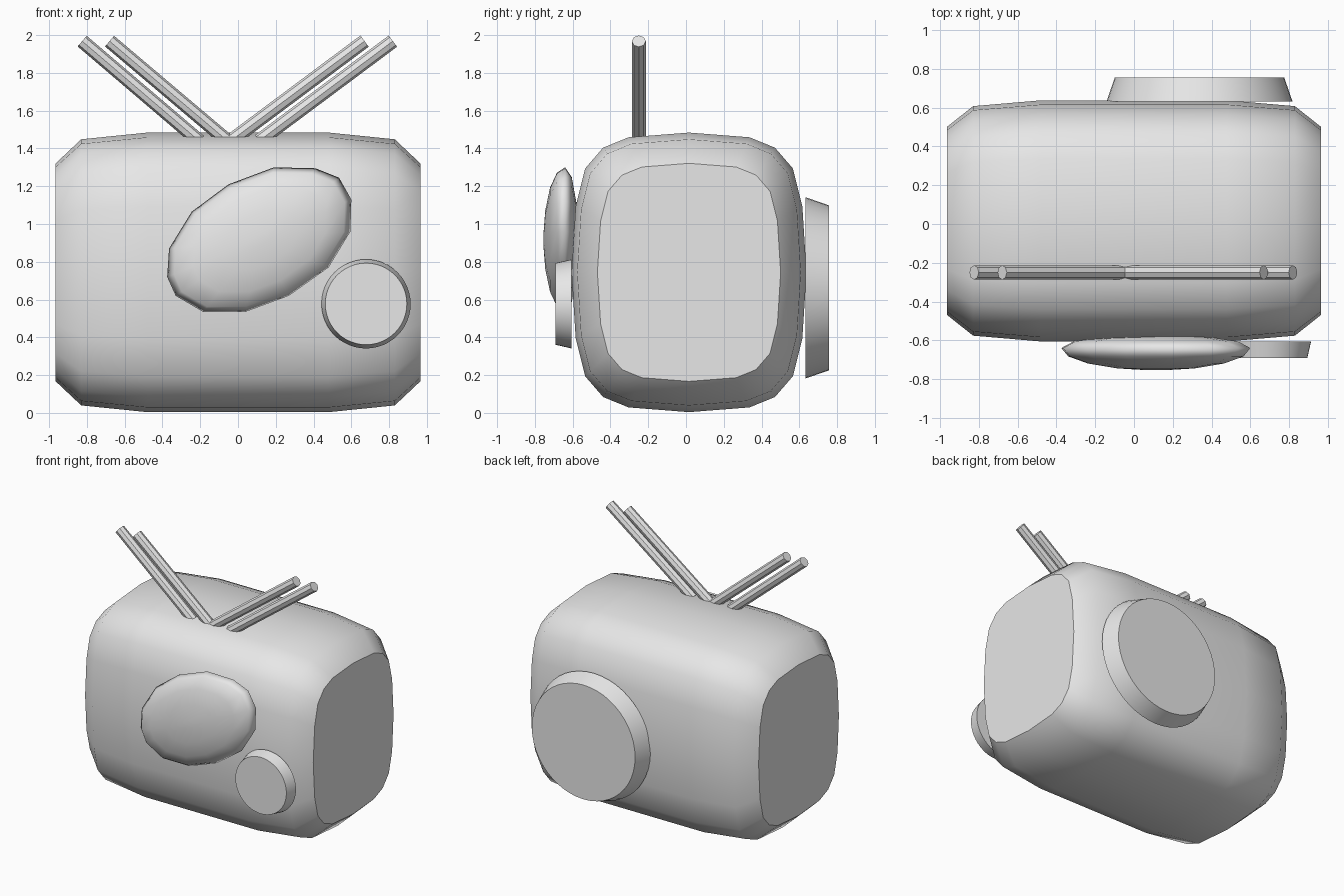
import bpy, bmesh, math
from mathutils import Vector

if "Cube" in bpy.data.objects:
    bpy.data.objects.remove(bpy.data.objects["Cube"])

grey = bpy.data.materials.new("light_grey")
grey.diffuse_color = (0.8, 0.8, 0.8, 1)
grey.use_nodes = True
grey.node_tree.nodes["Principled BSDF"].inputs["Base Color"].default_value = grey.diffuse_color


def loft(name, rings, smooth=True, cap_smooth=False):
    """Skin a list of equal-length point rings and cap both ends."""
    bm = bmesh.new()
    vr = [[bm.verts.new(p) for p in r] for r in rings]
    n = len(vr[0])
    for a, b in zip(vr, vr[1:]):
        for i in range(n):
            j = (i + 1) % n
            bm.faces.new((a[i], a[j], b[j], b[i])).smooth = smooth
    for r in (vr[0], vr[-1]):
        bm.faces.new(r).smooth = cap_smooth
    bmesh.ops.recalc_face_normals(bm, faces=bm.faces[:])
    me = bpy.data.meshes.new(name)
    bm.to_mesh(me)
    bm.free()
    me.materials.append(grey)
    ob = bpy.data.objects.new(name, me)
    bpy.context.collection.objects.link(ob)
    return ob


# Body: rounded section swept along x, tapering at both ends
quarter = [(0.0, 0.74), (0.32, 0.715), (0.455, 0.66), (0.55, 0.55), (0.6, 0.35), (0.622, 0.0)]
half = quarter + [(y, -z) for y, z in quarter[-2::-1]]
section = half + [(-y, z) for y, z in half[-2:0:-1]]
stations = [(0.965, 0.78), (0.83, 0.952), (0.48, 1.0)]
stations = [(-x, s) for x, s in stations] + stations[::-1]
loft("body", [[(x, 0.016 + y * s, 0.744 + z * s) for y, z in section] for x, s in stations])


# Round parts on the front and back
def disc(name, cx, cz, y0, r0, y1, r1, n=48):
    loft(name, [[(cx + r * math.cos(2 * math.pi * i / n), y,
                  cz + r * math.sin(2 * math.pi * i / n)) for i in range(n)]
                for y, r in ((y0, r0), (y1, r1))])


disc("front_knob", 0.678, 0.577, -0.605, 0.236, -0.692, 0.216)
disc("back_disc", 0.338, 0.662, 0.632, 0.48, 0.756, 0.437)

# Bulging tilted oval on the front
outline = [(-0.375, 0.72), (-0.365, 0.87), (-0.245, 1.065), (-0.05, 1.21), (0.19, 1.30),
           (0.41, 1.295), (0.535, 1.245), (0.6, 1.13), (0.595, 0.96), (0.48, 0.77),
           (0.27, 0.62), (0.04, 0.535), (-0.185, 0.535), (-0.33, 0.62)]
cx, cz = 0.115, 0.915
rings = []
for deg in (-85, -60, -30, 0, 22, 44, 66, 85):
    a = math.radians(deg)
    y = -0.64 - math.sin(a) * (0.115 if deg > 0 else 0.07)
    s = math.cos(a)
    rings.append([(cx + (x - cx) * s, y, cz + (z - cz) * s) for x, z in outline])
loft("oval_screen", rings, cap_smooth=True)

# Antenna rods
rods = {"antenna_left_outer": (-0.825, -0.235), "antenna_left_inner": (-0.68, -0.085),
        "antenna_right_outer": (0.82, 0.145), "antenna_right_inner": (0.67, -0.005)}
for name, (xt, xb) in rods.items():
    tip, base = Vector((xt, -0.25, 1.968)), Vector((xb, -0.25, 1.465))
    d = (tip - base).normalized()
    side, up = d.cross(Vector((0, 1, 0))), Vector((0, 1, 0))
    ends = (base - d * 0.04, tip)
    loft(name, [[e + 0.037 * (side * math.cos(t * math.pi / 4) + up * math.sin(t * math.pi / 4))
                 for t in range(8)] for e in ends], smooth=False)
